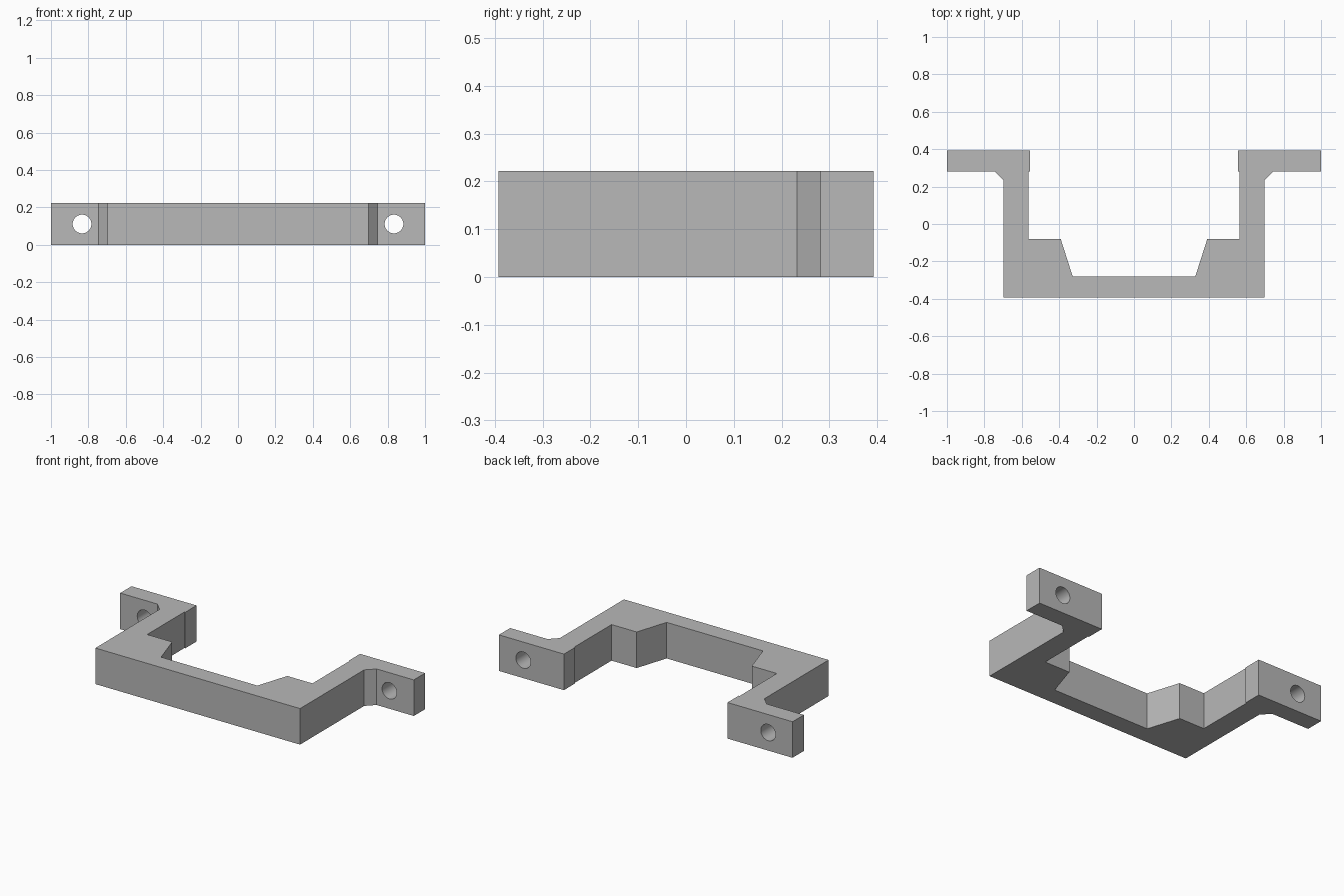
import bpy
import bmesh
import math

if "Cube" in bpy.data.objects:
    bpy.data.objects.remove(bpy.data.objects["Cube"], do_unlink=True)

HEIGHT = 0.222
HOLE_X, HOLE_RADIUS = 0.834, 0.05

grey = bpy.data.materials.new("plain grey")
grey.use_nodes = True
colour = (0.48, 0.48, 0.48, 1)
grey.diffuse_color = colour
grey.node_tree.nodes["Principled BSDF"].inputs["Base Color"].default_value = colour

# Left half of the bracket outline, from the front centre to the inner recess
half = [
    (0.697, -0.392), (0.697, 0.232), (0.747, 0.282), (1.0, 0.282),
    (1.0, 0.392), (0.557, 0.392), (0.557, 0.282), (0.563, 0.282),
    (0.563, -0.08), (0.392, -0.08), (0.328, -0.28),
]
outline = half + [(-x, y) for x, y in reversed(half)]

# Bracket body: the outline extruded upward
bm = bmesh.new()
base = bm.faces.new([bm.verts.new((x, y, 0)) for x, y in outline])
top = bmesh.ops.extrude_face_region(bm, geom=[base])["geom"]
bmesh.ops.translate(bm, vec=(0, 0, HEIGHT),
                    verts=[v for v in top if isinstance(v, bmesh.types.BMVert)])
bmesh.ops.recalc_face_normals(bm, faces=bm.faces)
mesh = bpy.data.meshes.new("mounting_bracket")
bm.to_mesh(mesh)
bm.free()
mesh.materials.append(grey)
bracket = bpy.data.objects.new("mounting_bracket", mesh)
bpy.context.collection.objects.link(bracket)

# Screw holes through both mounting ears
cutters = []
for side, name in ((1, "left"), (-1, "right")):
    bpy.ops.mesh.primitive_cylinder_add(
        vertices=48, radius=HOLE_RADIUS, depth=0.3,
        location=(side * HOLE_X, 0.337, HEIGHT / 2),
        rotation=(math.pi / 2, 0, 0))
    cutter = bpy.context.object
    cutter.name = name + "_hole_cutter"
    cutter.hide_render = True
    cutter.data.materials.append(grey)
    cutters.append(cutter)
    cut = bracket.modifiers.new(name + "_screw_hole", "BOOLEAN")
    cut.operation = "DIFFERENCE"
    cut.solver = "EXACT"
    cut.object = cutter

bpy.ops.object.select_all(action="DESELECT")
bracket.select_set(True)
bpy.context.view_layer.objects.active = bracket
for name in [m.name for m in bracket.modifiers]:
    bpy.ops.object.modifier_apply(modifier=name)
for cutter in cutters:
    bpy.data.objects.remove(cutter, do_unlink=True)

# Smooth hole walls, crisp bracket edges
bpy.ops.object.shade_smooth_by_angle(angle=math.radians(30))
